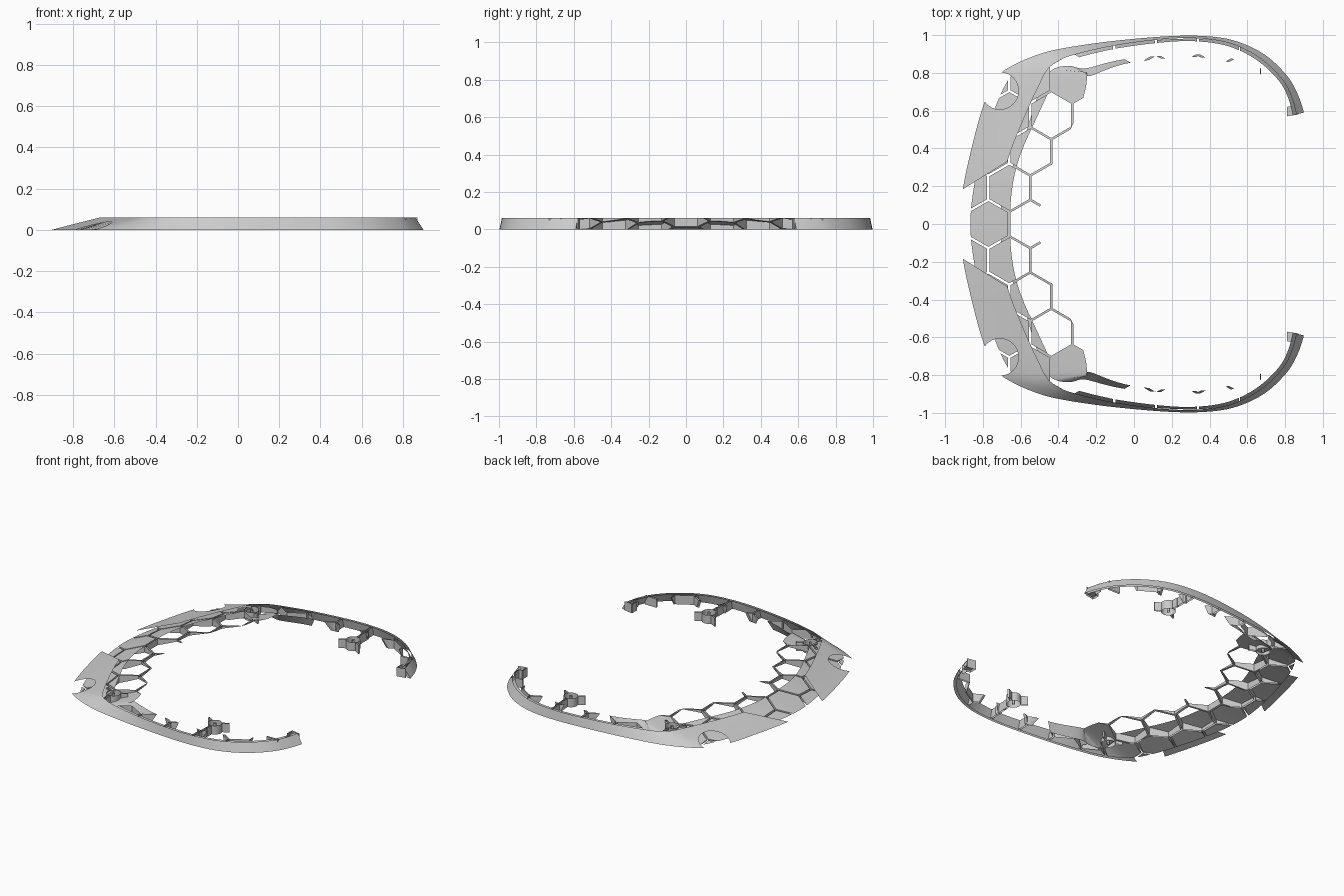
import bpy, bmesh, math
from mathutils import Vector

cube = bpy.data.objects.get("Cube")
if cube:
    bpy.data.objects.remove(cube)

H = 0.06
grey = bpy.data.materials.new("plain grey")
grey.use_nodes = True
tone = (0.6, 0.6, 0.6, 1)
grey.diffuse_color = tone
grey.node_tree.nodes["Principled BSDF"].inputs["Base Color"].default_value = tone


def make(name, bm, helper=False):
    mesh = bpy.data.meshes.new(name)
    bm.to_mesh(mesh)
    bm.free()
    mesh.materials.append(grey)
    ob = bpy.data.objects.new(name, mesh)
    bpy.context.collection.objects.link(ob)
    ob.hide_render = helper
    return ob


def boolean(ob, other, operation):
    mod = ob.modifiers.new("cut", 'BOOLEAN')
    mod.object, mod.operation, mod.solver = other, operation, 'EXACT'
    deps = bpy.context.evaluated_depsgraph_get()
    mesh = bpy.data.meshes.new_from_object(ob.evaluated_get(deps))
    ob.modifiers.clear()
    ob.data = mesh
    bpy.data.objects.remove(other)


def smooth(ob):
    bpy.ops.object.select_all(action='DESELECT')
    bpy.context.view_layer.objects.active = ob
    ob.select_set(True)
    bpy.ops.object.shade_smooth_by_angle(angle=math.radians(30))


# Rim stations: lower edge x y, upper edge x y, rib reach
STATIONS = [
    (-.925, 0, -.715, 0, .16), (-.905, .19, -.70, .2, .16),
    (-.865, .38, -.655, .38, .2), (-.80, .62, -.565, .60, .2),
    (-.73, .77, -.50, .74, .18), (-.65, .835, -.46, .815, .16),
    (-.50, .90, -.405, .86, .13), (-.35, .935, -.32, .895, .12),
    (-.1, .97, -.09, .947, .09), (.2, .995, .2, .982, .085),
    (.4, .993, .395, .978, .085), (.55, .965, .54, .945, .08),
    (.694, .895, .675, .872, .06), (.81, .785, .785, .765, .015),
    (.87, .68, .835, .67, .01), (.9, .59, .86, .58, .01)]


def spline(points, steps=5):
    """Smooth open curve through rows of numbers."""
    rows = [Vector(p) for p in points]
    out = []
    for i in range(len(rows) - 1):
        p1, p2 = rows[i], rows[i + 1]
        p0 = rows[i - 1] if i else p1 * 2 - p2
        p3 = rows[i + 2] if i + 2 < len(rows) else p2 * 2 - p1
        for k in range(steps):
            t = k / steps
            out.append((p1 * 2 + (p2 - p0) * t + (p0 * 2 - p1 * 5 + p2 * 4 - p3) * t * t
                        + (p1 * 3 - p0 - p2 * 3 + p3) * t ** 3) / 2)
    return out + [rows[-1]]


flip = [(a, -b, c, -d, e) for a, b, c, d, e in STATIONS[:0:-1]]
RIM = spline(flip + STATIONS)


def point(row, level, thick=0, reach=0):
    """Point on the sloping wall at a height, moved inwards."""
    low, high = Vector(row[0:2]), Vector(row[2:4])
    slope = high - low
    wall = .016 * math.hypot(1, slope.length / H)
    p = low + slope * (level / H) + slope.normalized() * (wall * thick + row[4] * reach)
    return (p.x, p.y, level)


def loft(rings, closed=True):
    bm = bmesh.new()
    rings = [[bm.verts.new(p) for p in ring] for ring in rings]
    n = len(rings[0])
    for a, b in zip(rings, rings[1:]):
        for i in range(n if closed else n - 1):
            j = (i + 1) % n
            bm.faces.new((a[i], a[j], b[j], b[i]))
    if closed:
        bm.faces.new(rings[0])
        bm.faces.new(rings[-1])
    bmesh.ops.recalc_face_normals(bm, faces=bm.faces)
    return bm


# Over-tall solids, trimmed to the final height later
LOW, HIGH = -.015, H + .015


def band(t0, r0, t1, r1):
    return loft([[point(r, LOW, t0, r0), point(r, HIGH, t0, r0),
                  point(r, HIGH, t1, r1), point(r, LOW, t1, r1)] for r in RIM])


# Honeycomb of ribs, made from inset hexagons
W = .222
S = W / math.sqrt(3)
bm = bmesh.new()
for row in range(-5, 6):
    for col in range(-2, 7):
        cx = -.66 + (col + (0 if row % 2 else .5)) * W
        if cx < .6:
            bm.faces.new([bm.verts.new((cx + S * math.sin(k * math.pi / 3),
                                        row * S * 1.5 + S * math.cos(k * math.pi / 3), -.1))
                          for k in range(6)])
bmesh.ops.remove_doubles(bm, verts=bm.verts, dist=.002)
cells = list(bm.faces)
bmesh.ops.inset_individual(bm, faces=cells, thickness=.007)
bmesh.ops.delete(bm, geom=cells, context='FACES')
solid = bmesh.ops.extrude_face_region(bm, geom=list(bm.faces))
bmesh.ops.translate(bm, vec=(0, 0, .3),
                    verts=[g for g in solid["geom"] if isinstance(g, bmesh.types.BMVert)])
bmesh.ops.recalc_face_normals(bm, faces=bm.faces)
ribs = make("ribs", bm)
boolean(ribs, make("rib_zone", band(.5, 0, 1, 1), True), 'INTERSECT')

# Inner wall joined with the ribs, open at top and bottom
inner = make("inner_wall_and_ribs", band(0, 0, 1, 0))
boolean(inner, ribs, 'UNION')
bm = bmesh.new()
bm.from_mesh(inner.data)
for z, side in ((0, -1), (H, 1)):
    bmesh.ops.bisect_plane(bm, geom=bm.verts[:] + bm.edges[:] + bm.faces[:],
                           plane_co=(0, 0, z), plane_no=(0, 0, side), clear_outer=True)


# The outside of this solid is replaced by the separate cut skin
outline = [(Vector(point(r, 0)), Vector(point(r, H))) for r in RIM]


def on_outside(face):
    c = face.calc_center_median()
    for (a, b), (d, e) in zip(outline, outline[1:]):
        normal = (b - a).cross(d - a).normalized()
        mid = (a + b + d + e) / 4
        if (c - mid).length < .16 and abs((c - mid).dot(normal)) < .004 \
                and abs(face.normal.dot(normal)) > .98:
            return True
    return False


bmesh.ops.delete(bm, geom=[f for f in bm.faces if on_outside(f)], context='FACES')
bm.to_mesh(inner.data)
bm.free()
smooth(inner)

# Outer skin with a centre gap and two round notches
bm = loft([[point(r, H * k / 3) for k in range(4)] for r in RIM], closed=False)
GAP = Vector((-.905, .185))
GAP_NORMAL = Vector((-.53, .85)).normalized()
NOTCH, RADIUS = Vector((-.71, .705)), .098


def cut(co, no, test):
    faces = [f for f in bm.faces if test(f.calc_center_median())]
    parts = {g for f in faces for g in (f, *f.edges, *f.verts)}
    bmesh.ops.bisect_plane(bm, geom=list(parts), plane_co=co, plane_no=no)


for s in (1, -1):
    cut((GAP.x, GAP.y * s, 0), (GAP_NORMAL.x, GAP_NORMAL.y * s, 0),
        lambda c: c.x < -.4 and abs(c.y) < .5)
    for k in range(20):
        a = math.tau * k / 20
        d = Vector((math.cos(a), math.sin(a) * s, 0))
        cut(Vector((NOTCH.x, NOTCH.y * s, 0)) + d * RADIUS, d,
            lambda c: (Vector((c.x, c.y * s)) - NOTCH).length < .17)


def removed(f):
    c = f.calc_center_median()
    p = Vector((c.x, abs(c.y)))
    in_gap = p.x < -.4 and p.y < .5 and (p - GAP).dot(GAP_NORMAL) < 0
    return in_gap or (p - NOTCH).length < RADIUS * .99


bmesh.ops.delete(bm, geom=[f for f in bm.faces if removed(f)], context='FACES')
smooth(make("outer_skin", bm))


# Open upright walls for bosses and small stubs
def walls(bm, outline):
    n = len(outline)
    low = [bm.verts.new((x, y, 0)) for x, y in outline]
    top = [bm.verts.new((x, y, H)) for x, y in outline]
    for i in range(n):
        j = (i + 1) % n
        bm.faces.new((low[i], low[j], top[j], top[i]))


def bar(bm, start, end, width=.012):
    a, b = Vector(start), Vector(end)
    side = (b - a).orthogonal().normalized() * width / 2
    walls(bm, [a - side, b - side, b + side, a + side])


def circle(c, r, n):
    return [(c.x + r * math.cos(math.tau * k / n), c.y + r * math.sin(math.tau * k / n))
            for k in range(n)]


for s, side in ((1, "left"), (-1, "right")):
    for x, place in ((-.42, "front"), (.35, "rear")):
        bm = bmesh.new()
        c = Vector((x, .75 * s))
        walls(bm, circle(c, .045, 24))
        walls(bm, circle(c, .009, 12))
        for angle in (90, 210, 330):
            d = Vector((math.cos(math.radians(angle)), s * math.sin(math.radians(angle))))
            bar(bm, c + d * .045, c + d * .09)
        smooth(make(f"{side}_{place}_boss", bm))
    bm = bmesh.new()
    bar(bm, (.347, .83 * s), (.347, .92 * s))
    bar(bm, (.73, .727 * s), (.815, .727 * s))
    make(f"{side}_arms", bm)
    # Stepped lip closing the end of the rim
    bm = bmesh.new()
    for p, q in (((.81, .57), (.87, .58)), ((.81, .57), (.81, .62)),
                 ((.81, .62), (.835, .625)), ((.835, .625), (.835, .67))):
        bar(bm, (p[0], p[1] * s), (q[0], q[1] * s), .006)
    v = [bm.verts.new((x, y * s, .01)) for x, y in
         ((.81, .57), (.87, .58), (.86, .63), (.81, .62))]
    bm.faces.new(v)
    make(f"{side}_end_lip", bm)
